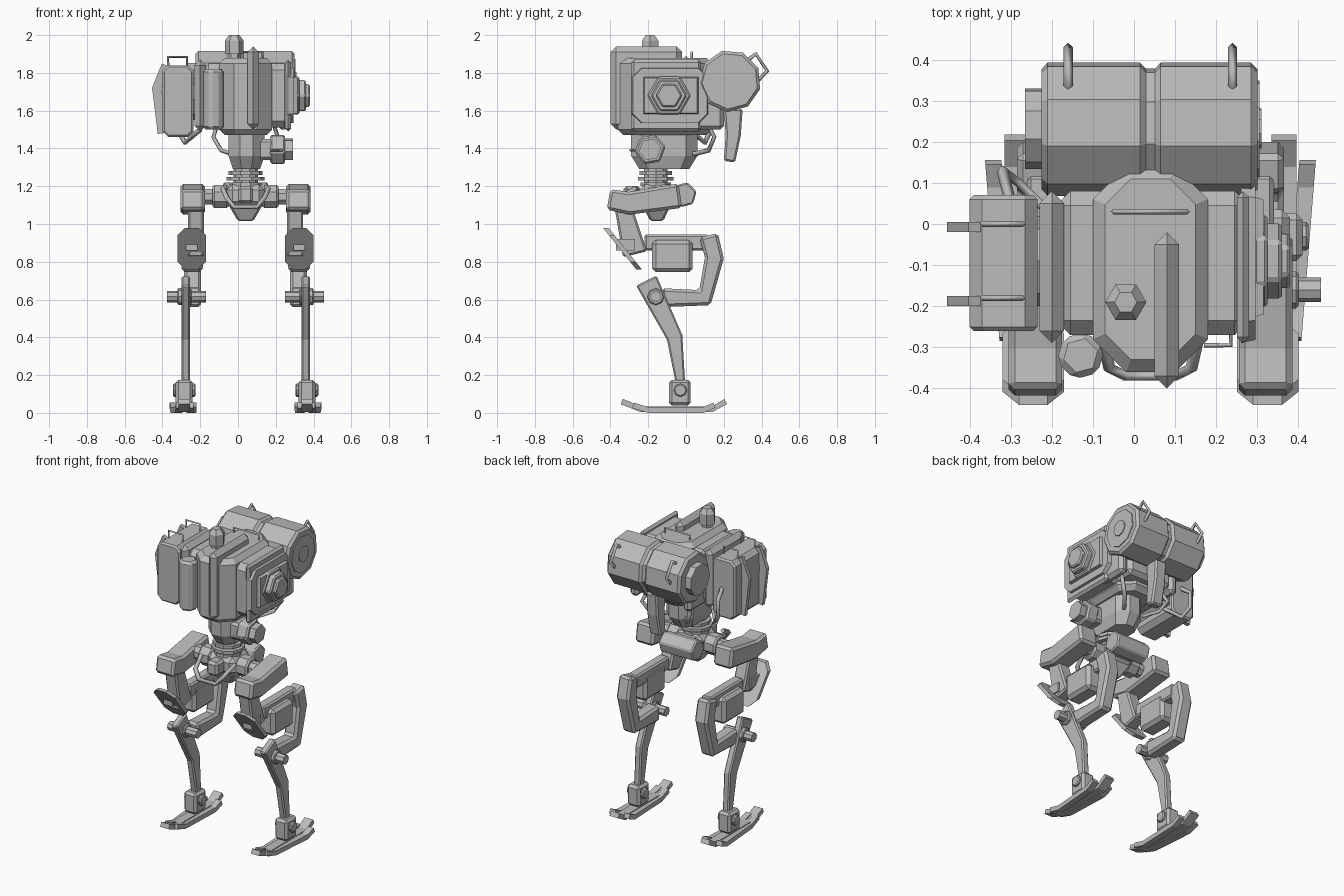
import bpy, bmesh, math
from mathutils import Vector

if "Cube" in bpy.data.objects:
    bpy.data.objects.remove(bpy.data.objects["Cube"])

grey = bpy.data.materials.new("plain_grey")
grey.use_nodes = True
grey.diffuse_color = (.5, .5, .5, 1)
grey.node_tree.nodes["Principled BSDF"].inputs["Base Color"].default_value = grey.diffuse_color

CENTRE = .04  # symmetry plane of the torso and legs
HIP_Y = -.16  # depth of the neck, hips and knee axles


def link(name, data):
    data.materials.append(grey)
    obj = bpy.data.objects.new(name, data)
    bpy.context.collection.objects.link(obj)
    return obj


def extrude(name, outline, axis, start, stop, chamfer=0, end_scale=1, move=None):
    """Prism of a 2D outline along an axis; end_scale tapers the far end."""
    middle = sum((Vector(p) for p in outline), Vector((0, 0))) / len(outline)
    place = {"x": lambda u, v, w: (w, u, v),
             "y": lambda u, v, w: (u, w, v),
             "z": lambda u, v, w: (u, v, w)}[axis]
    bm = bmesh.new()
    near = [bm.verts.new(place(*p, start)) for p in outline]
    far = [bm.verts.new(place(*middle.lerp(Vector(p), end_scale), stop)) for p in outline]
    bm.faces.new(near)
    bm.faces.new(far)
    for i in range(len(outline)):
        bm.faces.new((near[i - 1], near[i], far[i], far[i - 1]))
    if move:
        for vert in bm.verts:
            vert.co = move(vert.co)
    bmesh.ops.recalc_face_normals(bm, faces=bm.faces)
    mesh = bpy.data.meshes.new(name)
    bm.to_mesh(mesh)
    bm.free()
    obj = link(name, mesh)
    if chamfer:
        mod = obj.modifiers.new("chamfer", "BEVEL")
        mod.width, mod.segments, mod.limit_method = chamfer, 1, "ANGLE"
        mod.angle_limit = math.radians(50)


def rect(left, right, low, high):
    return [(left, low), (right, low), (right, high), (left, high)]


def cut_rect(left, right, low, high, cut):
    """Rectangle with its corners cut off."""
    return [(left + cut, low), (right - cut, low), (right, low + cut), (right, high - cut),
            (right - cut, high), (left + cut, high), (left, high - cut), (left, low + cut)]


def ngon(u, v, radius, sides=6, turn=0):
    angles = [math.radians(turn) + math.tau * i / sides for i in range(sides)]
    return [(u + radius * math.cos(a), v + radius * math.sin(a)) for a in angles]


def limb(path, width, end_width):
    """Outline that follows a path with a changing width."""
    points = [Vector(p) for p in path]
    last = len(points) - 1
    one_side, other_side = [], []
    for i, point in enumerate(points):
        along = (points[min(i + 1, last)] - points[max(i - 1, 0)]).normalized()
        half = Vector((-along.y, along.x)) * (width + (end_width - width) * i / last) / 2
        one_side.append(point + half)
        other_side.append(point - half)
    return one_side + other_side[::-1]


def box(name, xs, ys, zs, chamfer=0):
    extrude(name, rect(*xs, *ys), "z", *zs, chamfer)


def pipe(name, path, radius):
    curve = bpy.data.curves.new(name, "CURVE")
    curve.dimensions = "3D"
    curve.bevel_depth, curve.bevel_resolution, curve.use_fill_caps = radius, 0, True
    spline = curve.splines.new("POLY")
    spline.points.add(len(path) - 1)
    for point, co in zip(spline.points, path):
        point.co = (*co, 1)
    link(name, curve)


def top_handle(name, left, right, y, base, height):
    top = base + height
    pipe(name, [(left, y, base), (left, y, top), (right, y, top), (right, y, base)], .007)


# Torso
extrude("torso_core", cut_rect(-.1, .18, -.36, .14, .08), "z", 1.47, 1.88, .03)
box("torso_wide", (-.19, .28), (-.27, .08), (1.51, 1.85), .035)
box("centre_strip", (.05, .11), (-.4, -.02), (1.5, 1.94), .03)
box("right_band", (-.23, -.17), (-.29, .08), (1.49, 1.87), .04)
box("left_band", (.25, .28), (-.29, .08), (1.49, 1.87), .04)
extrude("front_column", ngon(-.13, -.32, .06, turn=15), "z", 1.5, 1.82, .015)
top_handle("torso_handle", -.05, .13, .03, 1.87, .04)

# Mast on the torso top
mast = ngon(-.02, -.19, .05)
extrude("mast_base", ngon(-.02, -.19, .035), "z", 1.87, 1.92)
extrude("mast_body", mast, "z", 1.9, 1.97)
extrude("mast_cap", mast, "z", 1.97, 2, end_scale=.55)

# Lower torso, tapering into the disc neck
lower = cut_rect(-.05, .14, -.29, .06, .06)
extrude("lower_torso", lower, "z", 1.36, 1.48)
extrude("lower_torso_taper", lower, "z", 1.36, 1.29, end_scale=.75)
extrude("neck", ngon(CENTRE, HIP_Y, .065, 10), "z", 1.2, 1.3)
for i, radius in enumerate((.085, .1, .09)):
    height = 1.2 + .03 * i
    extrude("neck_disc", ngon(CENTRE, HIP_Y, radius, 10), "z", height, height + .02)

# Left side panel with stepped hexagonal hub
extrude("side_panel", cut_rect(-.29, .12, 1.53, 1.83, .05), "x", .26, .295, end_scale=.96)
extrude("side_panel_raised", rect(-.23, .07, 1.58, 1.78), "x", .28, .315, end_scale=.93)
for name, radius, reach in (("base", .115, .325), ("middle", .095, .36), ("tip", .07, .38)):
    extrude("side_hub_" + name, ngon(-.09, 1.68, radius), "x", .29, reach, .008)

# Right equipment pod with ribs and handles
extrude("pod", cut_rect(-.4, -.235, 1.46, 1.84, .03), "y", -.26, .07, .01)
rib = limb([(-.38, 1.84), (-.43, 1.72), (-.4, 1.48)], .05, .05)
for y in (-.2, -.02):
    extrude("pod_rib", rib, "y", y, y + .025)
    top_handle("pod_handle", -.37, -.27, y + .02, 1.83, .055)
extrude("pod_mount", ngon(-.09, 1.66, .11, 8), "x", -.25, -.18)
pipe("pod_hose", [(-.3, .05, 1.66), (-.32, .13, 1.6), (-.32, .13, 1.5),
                  (-.28, .1, 1.43), (-.2, .02, 1.5)], .014)


# Rear drum: two halves around a groove, stepped ends and grab handles
def drum(part, radius, start, stop, chamfer=0):
    extrude("drum_" + part, ngon(.233, 1.757, radius, 9, 25), "x", start, stop, chamfer)


drum("right", .165, -.225, .03, .015)
drum("left", .165, .05, .3, .015)
drum("groove", .15, .02, .06)
drum("right_cap", .1, -.265, -.22)
drum("left_ring", .12, .29, .305)
drum("left_cap", .05, .3, .31)
for x in (-.16, .24):
    pipe("drum_handle", [(x, .33, 1.87), (x, .37, 1.9), (x, .43, 1.81), (x, .38, 1.76)], .011)

# Supports and hoses under the drum
box("drum_cradle", (-.12, .2), (.03, .2), (1.52, 1.66), .025)
for x in (-.17, .21):
    box("rear_bracket", (x, x + .06), (0, .2), (1.5, 1.66), .02)
extrude("rear_fin", limb([(.25, 1.61), (.25, 1.47), (.23, 1.33)], .1, .06), "x", 0, .08, .01)
for side in (-1, 1):
    pipe("rear_hose", [(CENTRE + side * reach, y, z) for reach, y, z in
                       ((.14, .1, 1.56), (.17, .15, 1.46), (.13, .12, 1.39), (.07, .04, 1.37))], .013)

# Chin sensor under the left side
box("sensor_mount", (.1, .2), (-.25, -.13), (1.34, 1.45), .015)
extrude("sensor_body", ngon(-.19, 1.395, .083, turn=10), "x", .17, .25, .01)
extrude("sensor_lens", ngon(-.19, 1.395, .06, turn=10), "x", .24, .29)
pipe("sensor_handle", [(x, y, 1.39) for x, y in rect(.17, .235, -.295, -.25)], .006)

# Pelvis with rear barrel and front hoop
box("pelvis", (-.06, .14), (-.25, -.06), (1.09, 1.21), .03)
extrude("pelvis_keel", rect(-.05, .13, -.23, -.08), "z", 1.1, 1.015, .01, end_scale=.45)
box("pelvis_front", (0, .08), (-.33, -.24), (1.11, 1.2), .015)
box("rear_link", (-.02, .1), (-.08, 0), (1.11, 1.2))
extrude("rear_barrel", ngon(-.01, 1.155, .068, turn=15), "x", -.08, .16, .008)
half_hoop = [(.12, -.26, 1.19), (.1, -.35, 1.14), (.06, -.37, 1.09)]
pipe("front_hoop", [(CENTRE - x, y, z) for x, y, z in half_hoop]
     + [(CENTRE + x, y, z) for x, y, z in reversed(half_hoop)], .015)

# Leg outlines in side profile
thigh = limb([(-.41, 1.13), (-.3, 1.11), (-.03, 1.15)], .11, .13)
front_link = limb([(-.35, 1.16), (-.27, .84)], .08, .13)
rear_link = limb([(.12, .94), (.15, .82), (.1, .61), (-.13, .61)], .1, .1)
shin = limb([(-.21, .7), (-.06, .4), (-.03, .16)], .12, .05)
sole = limb([(-.34, .06), (-.24, .02), (.14, .02), (.21, .06)], .03, .03)
toe = limb([(-.28, .04), (-.2, .015), (.09, .015), (.15, .04)], .03, .03)


def leg(side, sign):
    def part(name, outline, inner, outer, chamfer=0, move=None):
        extrude(f"{side}_{name}", outline, "x", CENTRE + sign * inner, CENTRE + sign * outer,
                chamfer, move=move)

    part("hip_joint", ngon(HIP_Y, 1.145, .066, 8, 22.5), .09, .175, .01)
    part("hip_axle", ngon(HIP_Y, 1.145, .045, 8, 22.5), .16, .25)
    part("thigh", thigh, .215, .345, .015)
    part("front_link", front_link, .22, .305, .01)
    part("knee_bar", rect(-.22, .12, .86, .945), .23, .3, .01)
    part("knee_block", rect(-.18, .035, .745, .915), .225, .34, .02)
    part("rear_link", rear_link, .235, .325, .015)
    part("shin", shin, .295, .34, .008)
    part("knee_axle", ngon(HIP_Y, .615, .03, 8), .21, .415)
    part("knee_hub", ngon(HIP_Y, .615, .045, 8), .285, .36, .006)
    part("ankle", rect(-.09, .025, .04, .175), .28, .37, .015)
    part("ankle_axle", ngon(-.03, .12, .035, 8), .265, .385, .006)
    part("sole", sole, .295, .355)
    # Side toes fan out towards the back
    for name, inner, fan in (("inner_toe", .265, -.04), ("outer_toe", .35, .08)):
        part(name, toe, inner, inner + .04,
             move=lambda co, fan=fan: co + Vector((sign * fan * co.y, 0, 0)))
    # Leaning guard plate in front of the knee
    middle = CENTRE + sign * .285
    extrude(f"{side}_guard", cut_rect(middle - .075, middle + .075, .76, .98, .04), "y", 0, .03,
            move=lambda co: co + Vector((0, .8 * (.98 - co.z) - .44, 0)))
    box(f"{side}_guard_mount", (middle - .03, middle + .03), (-.37, -.27), (.86, .92))


leg("left", 1)
leg("right", -1)
